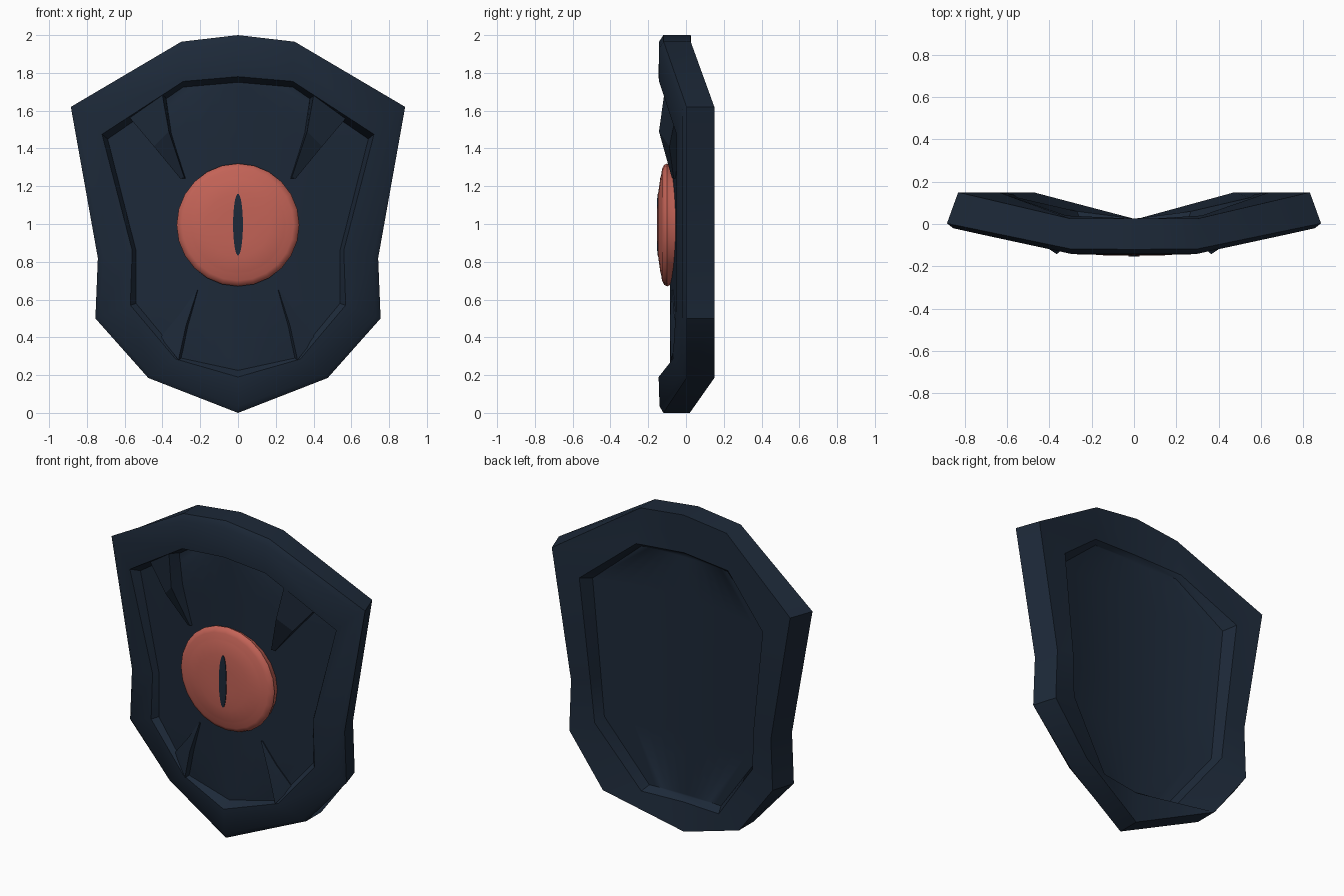
import bpy, bmesh, math

if "Cube" in bpy.data.objects:
    bpy.data.objects.remove(bpy.data.objects["Cube"])

def material(name, col):
    m = bpy.data.materials.new(name)
    m.diffuse_color = (*col, 1)
    m.use_nodes = True
    m.node_tree.nodes["Principled BSDF"].inputs["Base Color"].default_value = m.diffuse_color
    return m

navy = material("dark navy", (0.012, 0.022, 0.040))
red = material("coral red", (0.55, 0.125, 0.095))

def finish(name, bm, mat, angle=25):
    bmesh.ops.remove_doubles(bm, verts=bm.verts, dist=0.0005)
    bmesh.ops.recalc_face_normals(bm, faces=bm.faces)
    me = bpy.data.meshes.new(name)
    bm.to_mesh(me)
    bm.free()
    me.materials.append(mat)
    ob = bpy.data.objects.new(name, me)
    bpy.context.collection.objects.link(ob)
    bpy.ops.object.select_all(action='DESELECT')
    bpy.context.view_layer.objects.active = ob
    ob.select_set(True)
    bpy.ops.object.shade_smooth_by_angle(angle=math.radians(angle))
    return ob

def panel_y(x):
    return -0.085 + 0.17 * abs(x) ** 1.5

def back_panel_y(x):
    return -0.005 + 0.22 * x * x

# Half outlines (x, z), from the top centre round to the bottom centre
outer = [(0, 2), (.30, 1.965), (.885, 1.62), (.742, .82), (.755, .5), (.475, .185), (0, 0)]
bevel = [(0, 1.965), (.29, 1.93), (.855, 1.605), (.715, .82), (.73, .51), (.465, .205), (0, .035)]
lip = [(0, 1.78), (.29, 1.755), (.72, 1.475), (.56, .86), (.57, .57), (.33, .285), (0, .19)]
front = [(0, 1.75), (.29, 1.725), (.69, 1.45), (.54, .86), (.54, .58), (.30, .29), (0, .225)]
back_lip = [(0, 1.76), (.32, 1.74), (.64, 1.48), (.57, .85), (.55, .58), (.27, .20), (0, .19)]
back = [(0, 1.74), (.30, 1.72), (.60, 1.46), (.55, .85), (.53, .60), (.25, .225), (0, .215)]

def ring3(half, ys):
    pts = [(x, y, z) for (x, z), y in zip(half, ys)]
    return pts + [(-x, y, z) for x, y, z in pts[-2:0:-1]]

rings = [
    ring3(back, [back_panel_y(x) for x, z in back]),
    ring3(back_lip, [.02, .04, .15, .14, .125, .06, .025]),
    ring3([(x * (.94 if .5 < x else 1), z) for x, z in outer], [.025, .025, .15, .15, .15, .15, .02]),
    ring3(outer, [-.12, -.118, .003, .003, .003, .003, -.12]),
    ring3(bevel, [-.143, -.143, -.02, -.02, -.02, -.022, -.14]),
    ring3(lip, [-.145, -.143, -.05, -.052, -.052, -.07, -.145]),
    ring3(front, [panel_y(x) for x, z in front]),
]

# Shield body: rim loops bridged, then curved front and back panels in rows
bm = bmesh.new()
loops = [[bm.verts.new(p) for p in r] for r in rings]
for a, b in zip(loops, loops[1:]):
    n = len(a)
    for i in range(n):
        j = (i + 1) % n
        bm.faces.new((a[i], a[j], b[j], b[i]))
N = 12
for half, fy in ((front, panel_y), (back, back_panel_y)):
    rows = []
    for x, z in half:
        if x == 0:
            rows.append([bm.verts.new((0, fy(0), z))] * (N + 1))
        else:
            xs = [x * (2 * k / N - 1) for k in range(N + 1)]
            rows.append([bm.verts.new((v, fy(v), z)) for v in xs])
    for a, b in zip(rows, rows[1:]):
        for k in range(N):
            vs = list(dict.fromkeys((a[k], a[k + 1], b[k + 1], b[k])))
            bm.faces.new(vs)
finish("shield_body", bm, navy, 35)

# Claw-shaped ribs: inner base, ridge, outer edge and outer base joined as strips
def rib(name, inner, ridge, edge, s):
    bm = bmesh.new()
    base = lambda pts: [(s * p[0], panel_y(p[0]) + .01, p[-1]) for p in pts]
    top = lambda pts: [(s * x, y, z) for x, y, z in pts]
    lines = [base(inner), top(ridge), top(edge), base(edge)]
    vs = [[bm.verts.new(p) for p in l] for l in lines]
    for a in range(4):
        b = (a + 1) % 4
        for k in range(2):
            bm.faces.new((vs[a][k], vs[a][k + 1], vs[b][k + 1], vs[b][k]))
    for k in (0, 2):
        bm.faces.new([v[k] for v in vs])
    finish(name, bm, navy, 15)

for side, s in (("right", 1), ("left", -1)):
    rib("upper_rib_" + side,
        [(.385, 1.70), (.352, 1.48), (.275, 1.24)],
        [(.402, -.115, 1.69), (.366, -.143, 1.49), (.284, -.075, 1.245)],
        [(.58, -.055, 1.57), (.445, -.088, 1.41), (.305, -.065, 1.24)], s)
    rib("lower_rib_" + side,
        [(.30, .275), (.262, .46), (.21, .65)],
        [(.315, -.08, .28), (.276, -.086, .46), (.215, -.078, .65)],
        [(.41, -.045, .40), (.31, -.062, .52), (.22, -.073, .65)], s)

# Round red boss turned about the y axis
bm = bmesh.new()
profile = [(.31, -.04), (.318, -.085), (.325, -.10), (.317, -.116), (.295, -.127),
           (.26, -.132), (.25, -.136), (.17, -.147), (.09, -.150)]
S = 24
loops = [[bm.verts.new((r * math.cos(2 * math.pi * i / S), y, 0.995 + r * math.sin(2 * math.pi * i / S)))
          for i in range(S)] for r, y in profile]
for a, b in zip(loops, loops[1:]):
    for i in range(S):
        j = (i + 1) % S
        bm.faces.new((a[i], a[j], b[j], b[i]))
bm.faces.new(loops[0])
bm.faces.new(loops[-1])
finish("round_boss", bm, red, 40)

# Slit plate on the boss, following its dome
bm = bmesh.new()
M = 16
rows = []
for k in range(M + 1):
    t = -math.cos(math.pi * k / M)
    z, w = .163 * t, max(.026 * math.sqrt(max(0, 1 - t * t)), .002)
    y = -.154 + .03 * max(0, abs(z) - .08)
    rows.append([bm.verts.new((x, y + d, .997 + z)) for x, d in ((-w, 0), (w, 0), (w, .008), (-w, .008))])
for a, b in zip(rows, rows[1:]):
    for i in range(4):
        j = (i + 1) % 4
        bm.faces.new((a[i], a[j], b[j], b[i]))
bm.faces.new(rows[0])
bm.faces.new(rows[-1])
finish("slit_plate", bm, navy)
